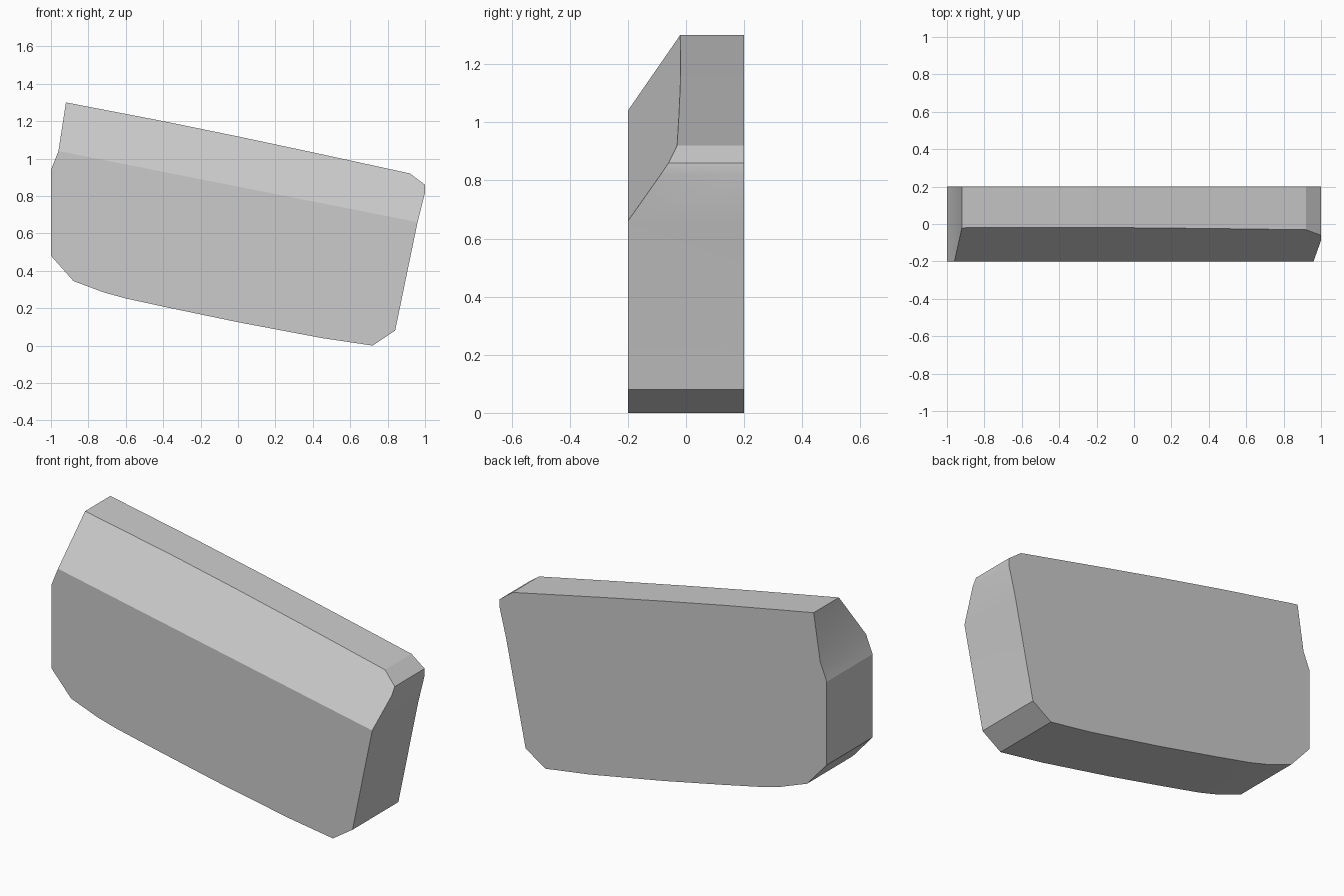
import bpy, bmesh
from mathutils import Vector

if "Cube" in bpy.data.objects:
    bpy.data.objects.remove(bpy.data.objects["Cube"])

DEPTH = 0.4

# Side outline as (x, z), clockwise from the upper left corner
outline = [
    (-0.92, 1.30), (-0.40, 1.20), (0.0, 1.118), (0.40, 1.033), (0.92, 0.92),
    (1.0, 0.86), (1.0, 0.82), (0.96, 0.66), (0.84, 0.08), (0.72, 0.0),
    (0.45, 0.04), (0.0, 0.125), (-0.36, 0.20), (-0.60, 0.252), (-0.72, 0.285),
    (-0.88, 0.345), (-1.0, 0.48), (-1.0, 0.94), (-0.96, 1.04),
]

# Extrude the outline from front to back
bm = bmesh.new()
face = bm.faces.new([bm.verts.new((x, -DEPTH / 2, z)) for x, z in outline])
extruded = bmesh.ops.extrude_face_region(bm, geom=[face], use_keep_orig=True)
bmesh.ops.translate(bm, vec=(0, DEPTH, 0),
                    verts=[v for v in extruded["geom"] if isinstance(v, bmesh.types.BMVert)])

# Slice off the sloping front chamfer and close the cut
cut = bmesh.ops.bisect_plane(
    bm, geom=bm.verts[:] + bm.edges[:] + bm.faces[:], dist=0.002,
    plane_co=(0, -DEPTH / 2, 0.85), plane_no=Vector((0.198, -1.489, 1)).normalized(),
    clear_outer=True)
bmesh.ops.holes_fill(bm, edges=[e for e in bm.edges if e.is_boundary], sides=0)
bmesh.ops.recalc_face_normals(bm, faces=bm.faces)

mesh = bpy.data.meshes.new("chamfered_slab")
bm.to_mesh(mesh)
bm.free()
slab = bpy.data.objects.new("chamfered_slab", mesh)
bpy.context.collection.objects.link(slab)

# Smooth only the gently curved top and bottom
bpy.context.view_layer.objects.active = slab
slab.select_set(True)
bpy.ops.object.shade_smooth_by_angle(angle=0.26)
